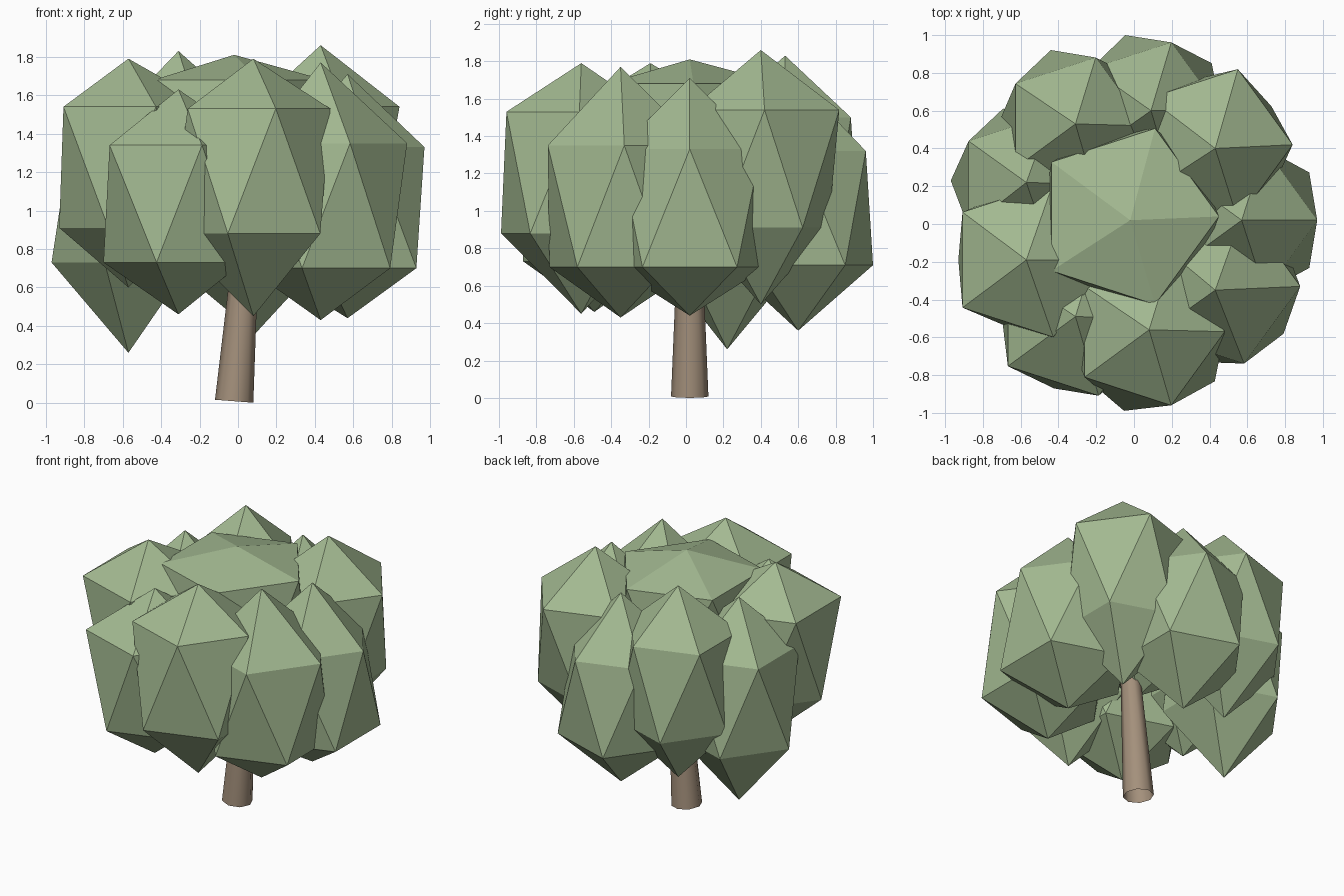
import bpy
import bmesh
import math
from mathutils import Matrix

cube = bpy.data.objects.get("Cube")
if cube:
    bpy.data.objects.remove(cube, do_unlink=True)


def make_material(name, color):
    mat = bpy.data.materials.new(name)
    mat.use_nodes = True
    mat.diffuse_color = color
    mat.node_tree.nodes["Principled BSDF"].inputs["Base Color"].default_value = color
    return mat


leaf_green = make_material("leaf_green", (0.365, 0.485, 0.283, 1))
bark_brown = make_material("bark_brown", (0.37, 0.28, 0.20, 1))


def finish(name, bm, mat):
    mesh = bpy.data.meshes.new(name)
    bm.to_mesh(mesh)
    bm.free()
    mesh.materials.append(mat)
    obj = bpy.data.objects.new(name, mesh)
    bpy.context.collection.objects.link(obj)
    return obj


def leaf_clump(name, x, y, top, bottom, upper, lower):
    """Twenty-sided clump: two tips and two five-sided rings.
    Each ring is (centre x, centre y, radius, height)."""
    bm = bmesh.new()
    bmesh.ops.create_icosphere(bm, subdivisions=1, radius=1)
    for v in bm.verts:
        if abs(v.co.z) > 0.8:
            v.co = (x, y, top if v.co.z > 0 else bottom)
        else:
            cx, cy, radius, z = upper if v.co.z > 0 else lower
            scale = radius / math.sqrt(0.8)
            v.co = (cx + v.co.x * scale, cy + v.co.y * scale, z)
    return finish(name, bm, leaf_green)


# Foliage: a crown clump ringed by alternating high and low clumps
clumps = {
    "crown": (-0.02, 0.02, 1.81, 0.75, (-0.04, 0.04, 0.49, 1.68), (-0.03, 0.03, 0.46, 1.05)),
    "front": (0.08, -0.56, 1.79, 0.45, (0.07, -0.57, 0.41, 1.53), (0.08, -0.58, 0.43, 0.88)),
    "front_right": (-0.31, -0.49, 1.63, 0.46, (-0.32, -0.50, 0.43, 1.34), (-0.30, -0.49, 0.40, 0.73)),
    "right": (-0.57, -0.19, 1.79, 0.60, (-0.56, -0.19, 0.43, 1.54), (-0.56, -0.19, 0.37, 0.91)),
    "back_right_low": (-0.57, 0.22, 1.70, 0.26, (-0.56, 0.21, 0.39, 1.35), (-0.57, 0.23, 0.40, 0.73)),
    "back_right_high": (-0.31, 0.53, 1.83, 0.47, (-0.32, 0.52, 0.38, 1.50), (-0.32, 0.55, 0.39, 0.89)),
    "back": (0.09, 0.60, 1.70, 0.36, (0.08, 0.60, 0.38, 1.32), (0.08, 0.61, 0.41, 0.71)),
    "back_left": (0.43, 0.40, 1.86, 0.50, (0.42, 0.42, 0.42, 1.54), (0.42, 0.40, 0.38, 0.91)),
    "left": (0.57, 0.02, 1.71, 0.44, (0.57, 0.02, 0.40, 1.33), (0.58, 0.02, 0.43, 0.70)),
    "front_left": (0.43, -0.35, 1.77, 0.43, (0.45, -0.33, 0.43, 1.35), (0.46, -0.34, 0.41, 0.70)),
}
for name, shape in clumps.items():
    leaf_clump(name + "_leaves", *shape)

# Trunk: open tapered tube leaning slightly to the left
height = 1.2
bm = bmesh.new()
bmesh.ops.create_cone(bm, cap_ends=False, segments=8, radius1=0.1, radius2=0.05,
                      depth=height)
bm.transform(Matrix.Translation((-0.02, 0.02, 0.008))
             @ Matrix.Rotation(math.radians(4.4), 4, "Y")
             @ Matrix.Translation((0, 0, height / 2)))
trunk = finish("trunk", bm, bark_brown)
bpy.ops.object.select_all(action="DESELECT")
trunk.select_set(True)
bpy.context.view_layer.objects.active = trunk
bpy.ops.object.shade_smooth_by_angle(angle=math.radians(60))
